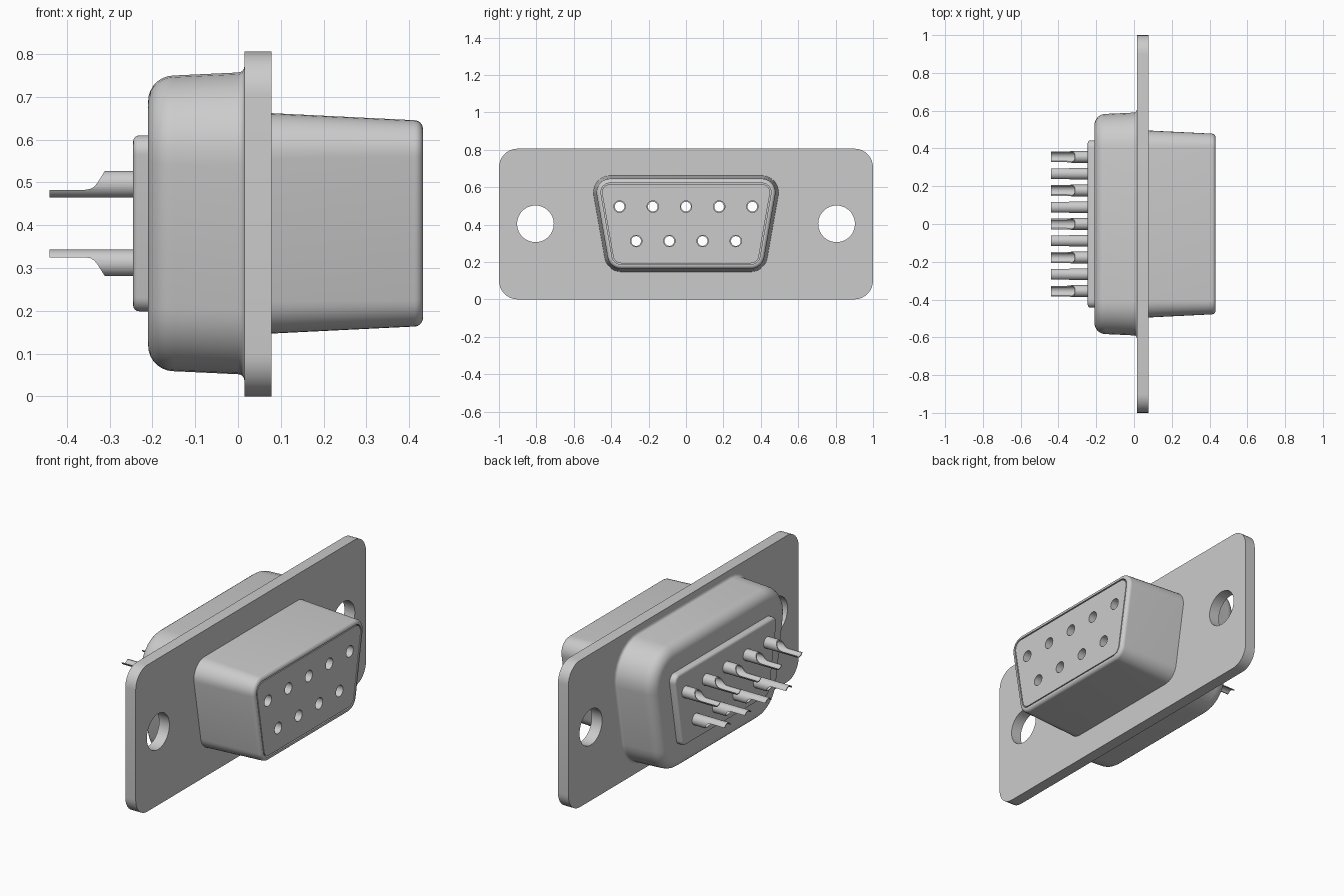
import bpy, bmesh
from math import pi, sin, cos, atan2, radians
from mathutils import Matrix

if "Cube" in bpy.data.objects:
    bpy.data.objects.remove(bpy.data.objects["Cube"])

MID_Z = 0.404
D_SHAPE = [(-0.346, 0.237), (0.346, 0.237), (0.405, 0.572), (-0.405, 0.572)]
PLATE_SHAPE = [(-0.9, 0.1), (0.9, 0.1), (0.9, 0.706), (-0.9, 0.706)]
PITCH, ROW = 0.1775, 0.092
PIN_R, BORE_R = 0.031, 0.026


def make(name, bm):
    mesh = bpy.data.meshes.new(name)
    bm.to_mesh(mesh)
    bm.free()
    obj = bpy.data.objects.new(name, mesh)
    bpy.context.collection.objects.link(obj)
    return obj


def activate(obj):
    bpy.ops.object.select_all(action="DESELECT")
    obj.select_set(True)
    bpy.context.view_layer.objects.active = obj


def smooth(obj, angle=35):
    activate(obj)
    bpy.ops.object.shade_smooth_by_angle(angle=radians(angle))


def cut(obj, cutter):
    activate(obj)
    mod = obj.modifiers.new("cut", "BOOLEAN")
    mod.operation, mod.solver, mod.object = "DIFFERENCE", "EXACT", cutter
    bpy.ops.object.modifier_apply(modifier=mod.name)
    bpy.data.objects.remove(cutter)


def outline(centres, r, steps=8):
    """Rounded polygon in the y-z plane, given its corner centres."""
    pts, n = [], len(centres)
    for i, (y, z) in enumerate(centres):
        py, pz = centres[i - 1]
        ny, nz = centres[(i + 1) % n]
        start = atan2(z - pz, y - py) - pi / 2
        turn = (atan2(nz - z, ny - y) - pi / 2 - start) % (2 * pi)
        for k in range(steps + 1):
            a = start + turn * k / steps
            pts.append((y + r * cos(a), z + r * sin(a)))
    return pts


def loft(name, centres, profile, capped=False):
    """Skin rounded outlines along x; profile holds (x, corner radius)."""
    bm = bmesh.new()
    rings = [[bm.verts.new((x, y, z)) for y, z in outline(centres, r)]
             for x, r in profile]
    n = len(rings[0])
    for a, b in zip(rings, rings[1:]):
        for i in range(n):
            j = (i + 1) % n
            bm.faces.new((a[i], a[j], b[j], b[i]))
    if capped:
        bm.faces.new(rings[0][::-1])
        bm.faces.new(rings[-1])
    return make(name, bm)


def rods(name, places, r, x0, x1, segments=32):
    """Cylinders along x at the given (y, z) places."""
    bm = bmesh.new()
    for y, z in places:
        matrix = Matrix.Translation(((x0 + x1) / 2, y, z)) @ Matrix.Rotation(pi / 2, 4, "Y")
        bmesh.ops.create_cone(bm, cap_ends=True, segments=segments, radius1=r,
                              radius2=r, depth=x1 - x0, matrix=matrix)
    return make(name, bm)


def fillet(x, r, size_x, size_r, a0, a1, steps=7):
    """Quarter-round profile points about the centre (x, r)."""
    return [(x + size_x * cos(a0 + (a1 - a0) * k / steps),
             r + size_r * sin(a0 + (a1 - a0) * k / steps)) for k in range(steps + 1)]


# Contact positions: five on top, four below
upper = [(PITCH * i, MID_Z + ROW) for i in range(-2, 3)]
lower = [(PITCH * (i - 1.5), MID_Z - ROW) for i in range(4)]
contacts = upper + lower

# Mounting plate
plate = loft("mounting_plate", PLATE_SHAPE, [(0.015, 0.1), (0.078, 0.1)], True)
cut(plate, rods("mount_cutter", [(-0.805, MID_Z), (0.805, MID_Z)], 0.098, -0.1, 0.2, 48))
cut(plate, rods("contact_cutter", contacts, PIN_R - 0.0003, -0.1, 0.2))
smooth(plate)

# Front shell with rounded lip and a shallow groove inside
front_profile = [(0.05, 0.0915), (0.078, 0.09)]
front_profile += fillet(0.412, 0.0535, 0.02, 0.02, pi / 2, 0)
front_profile += [(0.432, 0.05), (0.41, 0.05), (0.41, 0.035)]
smooth(loft("front_shell", D_SHAPE, front_profile))

# Rear shell with a large rounded edge and a small flare at the plate
rear_profile = [(-0.21, 0.03)]
rear_profile += fillet(-0.15, 0.118, 0.06, 0.06, pi, pi / 2)
rear_profile += fillet(0.0, 0.2, 0.015, 0.015, -pi / 2, 0, 4)
rear_profile.append((0.03, 0.2))
smooth(loft("rear_shell", D_SHAPE, rear_profile))

# Insulating insert running through both shells
insert_profile = fillet(-0.231, 0.024, 0.014, 0.014, pi, pi / 2, 4)
insert_profile += [(0.3, 0.038), (0.32, 0.044), (0.431, 0.044)]
insert = loft("contact_insert", D_SHAPE, insert_profile, True)
cut(insert, rods("contact_cutter", contacts, PIN_R - 0.0003, -0.5, 0.6))
smooth(insert)

# Solder cup: a hollow rod with one side cut away
pin = rods("upper_solder_cup_1", [(0, 0)], PIN_R, -0.44, -0.19)
cut(pin, rods("bore_cutter", [(0, 0)], BORE_R, -0.6, 0.0))
side = [(-0.311, 0.05), (-0.311, 0.031), (-0.328, 0.004), (-0.336, -0.006),
        (-0.345, -0.011), (-0.356, -0.013), (-0.5, -0.013), (-0.5, 0.05)]
bm = bmesh.new()
face = bm.faces.new([bm.verts.new((x, -0.05, z)) for x, z in side])
wall = bmesh.ops.extrude_face_region(bm, geom=[face])["geom"]
bmesh.ops.translate(bm, vec=(0, 0.1, 0),
                    verts=[g for g in wall if isinstance(g, bmesh.types.BMVert)])
bmesh.ops.recalc_face_normals(bm, faces=bm.faces)
cut(pin, make("cup_cutter", bm))
smooth(pin)

# Place the cups, upper row opening up and lower row opening down
for label, row, roll in (("upper", upper, 0), ("lower", lower, pi)):
    for i, (y, z) in enumerate(row):
        cup = pin
        if (label, i) != ("upper", 0):
            cup = bpy.data.objects.new(f"{label}_solder_cup_{i + 1}", pin.data)
            bpy.context.collection.objects.link(cup)
        cup.location = (0, y, z)
        cup.rotation_euler.x = roll
